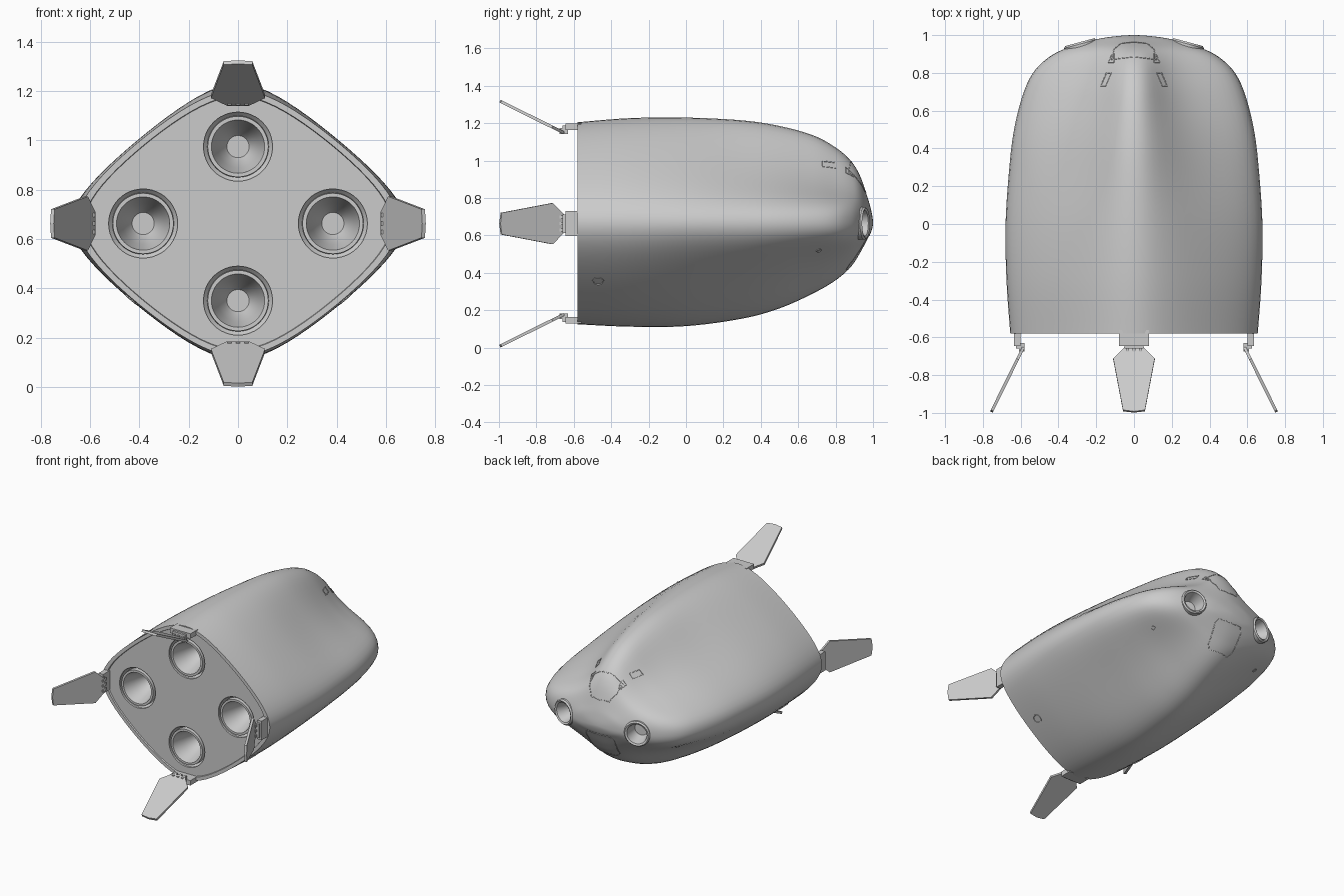
import bpy, bmesh, math
from mathutils import Vector
from mathutils.bvhtree import BVHTree

if "Cube" in bpy.data.objects:
    bpy.data.objects.remove(bpy.data.objects["Cube"])

ZC = 0.665  # height of the long axis
grey = bpy.data.materials.new("hull_grey")
grey.diffuse_color = (0.6, 0.6, 0.6, 1)
grey.use_nodes = True
grey.node_tree.nodes["Principled BSDF"].inputs["Base Color"].default_value = grey.diffuse_color


def finish(bm, name, smooth=True):
    bmesh.ops.remove_doubles(bm, verts=bm.verts, dist=1e-5)
    bmesh.ops.recalc_face_normals(bm, faces=bm.faces)
    me = bpy.data.meshes.new(name)
    bm.to_mesh(me)
    bm.free()
    me.materials.append(grey)
    ob = bpy.data.objects.new(name, me)
    bpy.context.collection.objects.link(ob)
    if smooth:
        smooth_shade(ob)
    return ob


def smooth_shade(ob):
    bpy.ops.object.select_all(action='DESELECT')
    ob.select_set(True)
    bpy.context.view_layer.objects.active = ob
    bpy.ops.object.shade_smooth_by_angle(angle=math.radians(35))


def skin(bm, rings, caps=True):
    """Bridge a list of closed point rings."""
    vs = [[bm.verts.new(p) for p in r] for r in rings]
    n = len(vs[0])
    for a, b in zip(vs, vs[1:]):
        for i in range(n):
            bm.faces.new((a[i], a[(i + 1) % n], b[(i + 1) % n], b[i]))
    if caps:
        bm.faces.new(vs[0])
        bm.faces.new(vs[-1])


def lathe(name, profile, origin, axis, seg=40):
    """Closed solid of revolution from (radius, distance along axis) points."""
    q = Vector(axis).to_track_quat('Z', 'Y')
    rings = []
    for r, d in profile:
        r = max(r, 1e-4)
        rings.append([Vector(origin) + q @ Vector((r * math.cos(a), r * math.sin(a), d))
                      for a in (math.tau * i / seg for i in range(seg))])
    bm = bmesh.new()
    skin(bm, rings)
    return finish(bm, name)


# Hull stations: y, half width, height above axis, depth below axis,
# upper flank fullness, lower flank fullness, side roundness
ST = [(-.58, .655, .54, .54, .6, .6, .3), (-.3, .675, .562, .553, .57, .58, .3),
      (0, .68, .565, .55, .5, .53, .3), (.3, .66, .55, .51, .38, .48, .34),
      (.5, .635, .52, .455, .3, .44, .38), (.68, .59, .47, .375, .22, .4, .44),
      (.8, .535, .405, .305, .2, .4, .5), (.88, .455, .335, .235, .27, .45, .55),
      (.93, .36, .255, .16, .42, .55, .55), (.97, .23, .14, .085, .6, .7, .52),
      (.99, .13, .07, .045, .8, .8, .5), (1, 0, 0, 0, .8, .8, .5)]


def station(i, f):
    a = ST[max(i - 1, 0)]
    b, c = ST[i], ST[i + 1]
    d = ST[i + 2] if i + 2 < len(ST) else (.99, -.13, -.07, -.045, .8, .8, .5)
    return [q + .5 * f * (r - p + f * (2 * p - 5 * q + 4 * r - s + f * (3 * (q - r) + s - p)))
            for p, q, r, s in zip(a, b, c, d)]


def quarter(w, h, m, ks, n=20):
    """Quartic curve from ridge (0, h) to side (w, 0)."""
    pts = [(0, h), (.3 * w, h), (m * w, m * h), (w, ks * h), (w, 0)]
    return [tuple(sum(math.comb(4, k) * t**k * (1 - t)**(4 - k) * pts[k][c] for k in range(5))
                  for c in (0, 1)) for t in (j / n for j in range(n + 1))]


def section(s, y=None, scale=1):
    _, w, t, b, mt, mb, ks = s
    up, lo = quarter(w, t, mt, ks), quarter(w, -b, mb, ks)
    half = up[:-1] + lo[::-1]
    loop = half + [(-x, z) for x, z in half[-2:0:-1]]
    return [(x * scale, s[0] if y is None else y, ZC + z * scale) for x, z in loop]


# Hull with a rimmed rear bulkhead
rings = [section(ST[0], -.57, .95), section(ST[0], -.58, .955), section(ST[0])]
for i in range(len(ST) - 1):
    rings += [section(station(i, (j + 1) / 6)) for j in range(6)]
rings[-1] = section(station(len(ST) - 2, .985))
bm = bmesh.new()
skin(bm, rings)
hull = finish(bm, "hull", False)
bm = bmesh.new()
bm.from_mesh(hull.data)
tree = BVHTree.FromBMesh(bm)
bm.free()

# Rear engine bells and nose ports, each sunk into a bored hole
BELL = [(0, -.2), (.141, -.2), (.141, -.012), (.125, -.03), (.123, .002), (.108, .002),
        (.085, -.08), (.058, -.15), (.045, -.17), (0, -.17)]
PORT = [(0, -.11), (.088, -.11), (.088, 0), (.08, .01), (.068, .004), (.058, -.04),
        (.045, -.085), (0, -.085)]
bores = []
for x, z in ((0, .975), (0, .35), (-.385, .663), (.385, .663)):
    lathe("engine_bell", BELL, (x, -.57, z), (0, -1, 0), 48)
    bores.append(lathe("bell_cutter", [(.14, -.19), (.14, .1)], (x, -.57, z), (0, -1, 0), 48))
for s in (-1, 1):
    o, ax = (s * .285, .953, .665), (s * .26, .966, 0)
    lathe("nose_port", PORT, o, ax)
    bores.append(lathe("port_cutter", [(.086, -.1), (.086, .12)], o, ax))
bpy.context.view_layer.objects.active = hull
for c in bores:
    mod = hull.modifiers.new("bore", 'BOOLEAN')
    mod.object = c
    mod.solver = 'EXACT'
    bpy.ops.object.modifier_apply(modifier=mod.name)
for c in bores:
    bpy.data.objects.remove(c)
smooth_shade(hull)


def seam(name, pts, origin_of, direction, closed=True):
    """Hairline panel seam projected onto the hull."""
    out = []
    pairs = list(zip(pts, pts[1:] + pts[:1])) if closed else list(zip(pts, pts[1:]))
    for a, b in pairs:
        for j in range(5):
            f = j / 5
            p = [u + (v - u) * f for u, v in zip(a, b)]
            hit = tree.ray_cast(Vector(origin_of(*p)), Vector(direction))[0]
            if hit:
                out.append(hit)
    cu = bpy.data.curves.new(name, 'CURVE')
    cu.dimensions = '3D'
    cu.bevel_depth = .003
    cu.bevel_resolution = 0
    sp = cu.splines.new('POLY')
    sp.points.add(len(out) - 1)
    for p, v in zip(sp.points, out):
        p.co = (*v, 1)
    sp.use_cyclic_u = closed
    cu.materials.append(grey)
    bpy.context.collection.objects.link(bpy.data.objects.new(name, cu))


# Windscreen, side windows and chin hatch
down = (lambda x, y: (x, y, 2)), (0, 0, -1)
seam("windscreen", [(-.12, .87), (-.105, .925), (-.07, .955), (0, .962), (.07, .955),
                    (.105, .925), (.12, .87), (0, .885)], *down)
for s in (-1, 1):
    seam("side_window", [(s * .12, .8), (s * .145, .8), (s * .175, .73), (s * .15, .73)], *down)
    seam("quarter_window", [(s * .105, .9), (s * .12, .895), (s * .135, .855), (s * .105, .855)], *down)
seam("chin_hatch", [(-.09, .6), (.09, .6), (.11, .57), (.1, .45), (.075, .42), (-.075, .42),
                    (-.1, .45), (-.11, .57)], lambda x, z: (x, 2, z), (0, -1, 0))

# Small round vents on the lower flanks
for s in (-1, 1):
    for y, z, r in ((-.47, .355, .032), (.71, .52, .015)):
        hit, nor = tree.ray_cast(Vector((2 * s, y, z)), Vector((-s, 0, 0)))[:2]
        if hit:
            lathe("flank_vent", [(r, -.005), (r, .004), (r * .8, .004), (r * .75, 0), (0, 0)],
                  hit, nor, 20)


# Four splayed tail flaps with their brackets and hinge lugs
def block(name, frame, u, y, r):
    bm = bmesh.new()
    skin(bm, [[frame(a, yy, b) for a, b in
               ((u[0], r[0]), (u[1], r[0]), (u[1], r[1]), (u[0], r[1]))] for yy in y])
    finish(bm, name, False)


PLAN = [(-.045, 0), (.045, 0), (.11, .07), (.058, .375), (0, .383), (-.058, .375), (-.11, .07)]
for k in range(4):
    ang = k * math.pi / 2
    ca, sa = math.cos(ang), math.sin(ang)
    r0 = .585 if k % 2 else .485

    def frame(u, y, r):
        return (u * ca + r * sa, y, ZC - .002 - u * sa + r * ca)

    hw = .067 if k % 2 else .08
    block("flap_bracket", frame, (-hw, hw), (-.645, -.56), (r0 + .015, r0 + .05))
    block("hinge_bar", frame, (-.05, .05), (-.66, -.64), (r0 + .005, r0 + .04))
    for u in (-.035, 0, .035):
        block("hinge_lug", frame, (u - .008, u + .008), (-.675, -.63), (r0 - .005, r0 + .025))
    c, s = math.cos(.46), math.sin(.46)
    bm = bmesh.new()
    skin(bm, [[frame(u, -.652 - v * c - h * s, r0 + v * s - h * c) for u, v in PLAN]
              for h in (-.008, .008)])
    finish(bm, "tail_flap", False)
